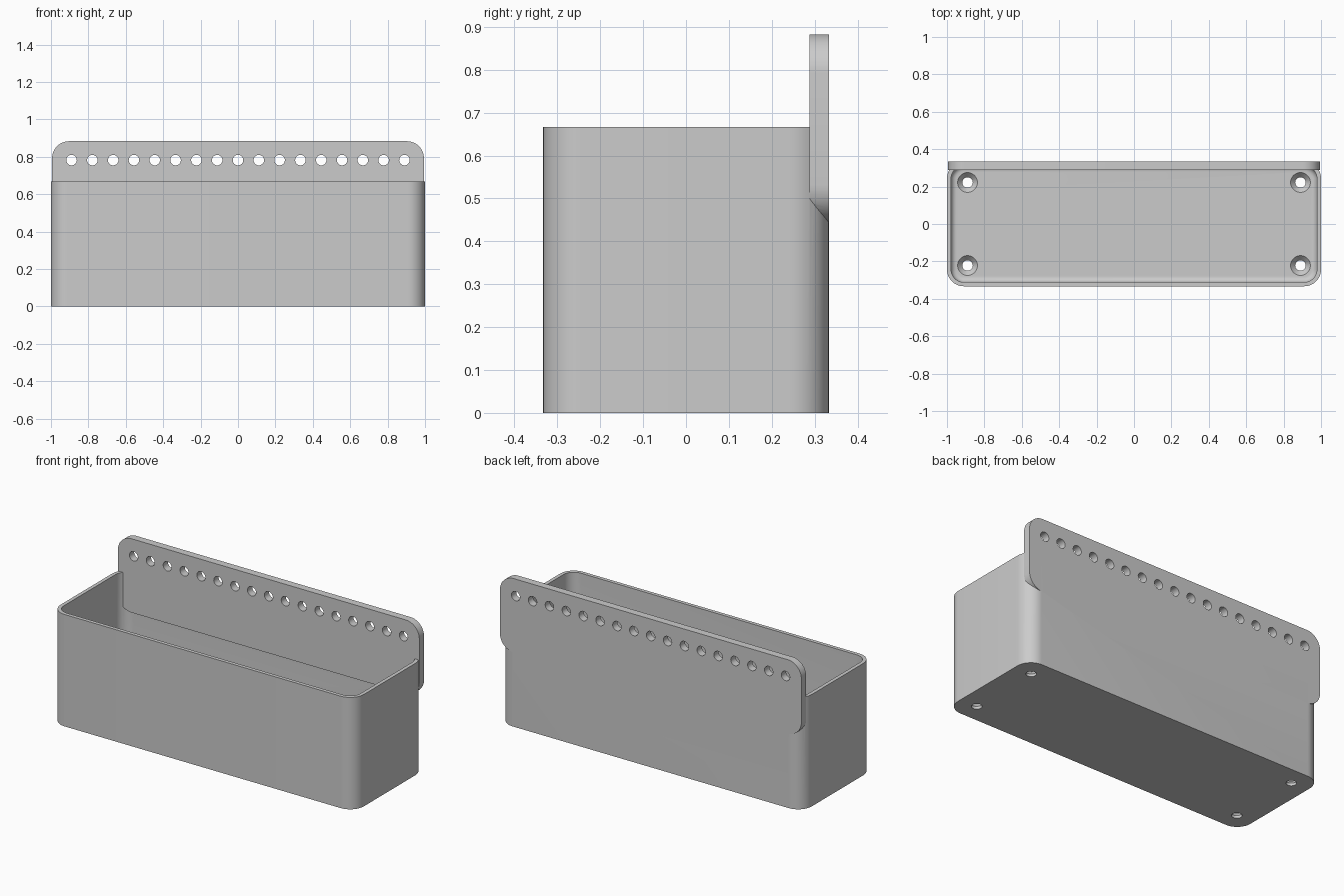
import bpy
import bmesh
from math import cos, sin, pi

cube = bpy.data.objects.get("Cube")
if cube:
    bpy.data.objects.remove(cube, do_unlink=True)

HALF_X, HALF_Y, HEIGHT = 1.0, 0.333, 0.667
RADIUS, WALL, FLOOR, FILLET = 0.09, 0.022, 0.044, 0.03
PLATE_X, PLATE_FRONT, PLATE_LOW, PLATE_TOP = 0.994, 0.288, 0.443, 0.883
HOLE_X, HOLE_R = 0.89, 0.028

grey = bpy.data.materials.new("plain grey")
grey.use_nodes = True
COLOUR = (0.6, 0.6, 0.6, 1)
grey.diffuse_color = COLOUR
grey.node_tree.nodes["Principled BSDF"].inputs["Base Color"].default_value = COLOUR


def rounded_rect(hx, hy, r, steps=12):
    """Outline of a rectangle with round corners."""
    points = []
    for corner, (sx, sy) in enumerate([(1, 1), (-1, 1), (-1, -1), (1, -1)]):
        for i in range(steps + 1):
            a = (corner + i / steps) * pi / 2
            points.append((sx * (hx - r) + r * cos(a), sy * (hy - r) + r * sin(a)))
    return points


def circle(r, steps=32):
    return [(r * cos(2 * pi * i / steps), r * sin(2 * pi * i / steps)) for i in range(steps)]


def loft(name, rings, location=(0, 0, 0), upright=False):
    """Closed solid through (outline, height) rings; upright turns its axis to -y."""
    bm = bmesh.new()
    loops = [[bm.verts.new((x, y, z)) for x, y in outline] for outline, z in rings]
    for low, high in zip(loops, loops[1:]):
        for i in range(len(low)):
            j = (i + 1) % len(low)
            bm.faces.new((low[i], low[j], high[j], high[i]))
    bm.faces.new(loops[0][::-1])
    bm.faces.new(loops[-1])
    if upright:
        for v in bm.verts:
            v.co = (v.co.x, -v.co.z, v.co.y)
    bmesh.ops.recalc_face_normals(bm, faces=bm.faces)
    mesh = bpy.data.meshes.new(name)
    bm.to_mesh(mesh)
    bm.free()
    mesh.materials.append(grey)
    obj = bpy.data.objects.new(name, mesh)
    obj.location = location
    bpy.context.collection.objects.link(obj)
    return obj


def combine(target, tool, operation):
    """Apply a boolean and remove the tool."""
    mod = target.modifiers.new(operation, 'BOOLEAN')
    mod.operation, mod.object, mod.solver = operation, tool, 'EXACT'
    bpy.context.view_layer.objects.active = target
    bpy.ops.object.modifier_apply(modifier=mod.name)
    bpy.data.objects.remove(tool, do_unlink=True)


# Planter box with round upright corners
outline = rounded_rect(HALF_X, HALF_Y, RADIUS)
box = loft("planter_box", [(outline, 0), (outline, HEIGHT)])

# Hollow with a fillet around the floor
rings = []
for i in range(9):
    a = i / 8 * pi / 2
    inset = WALL + FILLET * (1 - sin(a))
    rings.append((rounded_rect(HALF_X - inset, HALF_Y - inset, RADIUS - inset),
                  FLOOR + FILLET * (1 - cos(a))))
rings.append((rings[-1][0], HEIGHT + 0.1))
combine(box, loft("hollow_cutter", rings), 'DIFFERENCE')

# Countersunk screw holes in the floor
for x in (-HOLE_X, HOLE_X):
    for y in (-0.222, 0.222):
        cutter = loft("screw_cutter", [
            (circle(HOLE_R), -0.1), (circle(HOLE_R), FLOOR - 0.028),
            (circle(0.053), FLOOR), (circle(0.053), FLOOR + 0.01)], (x, y, 0))
        combine(box, cutter, 'DIFFERENCE')

# Back plate with a row of round holes
outline = rounded_rect(PLATE_X, (PLATE_TOP - PLATE_LOW) / 2, RADIUS)
plate = loft("back_plate", [(outline, -HALF_Y), (outline, -PLATE_FRONT)],
             (0, 0, (PLATE_TOP + PLATE_LOW) / 2), upright=True)
COUNT = 17
for i in range(COUNT):
    x = HOLE_X * (2 * i / (COUNT - 1) - 1)
    cutter = loft("hole_cutter", [(circle(HOLE_R), -0.5), (circle(HOLE_R), 0)],
                  (x, 0, 0.782), upright=True)
    combine(plate, cutter, 'DIFFERENCE')

# Join into one body and smooth the curves
combine(box, plate, 'UNION')
bpy.ops.object.select_all(action='DESELECT')
box.select_set(True)
bpy.context.view_layer.objects.active = box
bpy.ops.object.shade_smooth_by_angle(angle=pi / 6)
